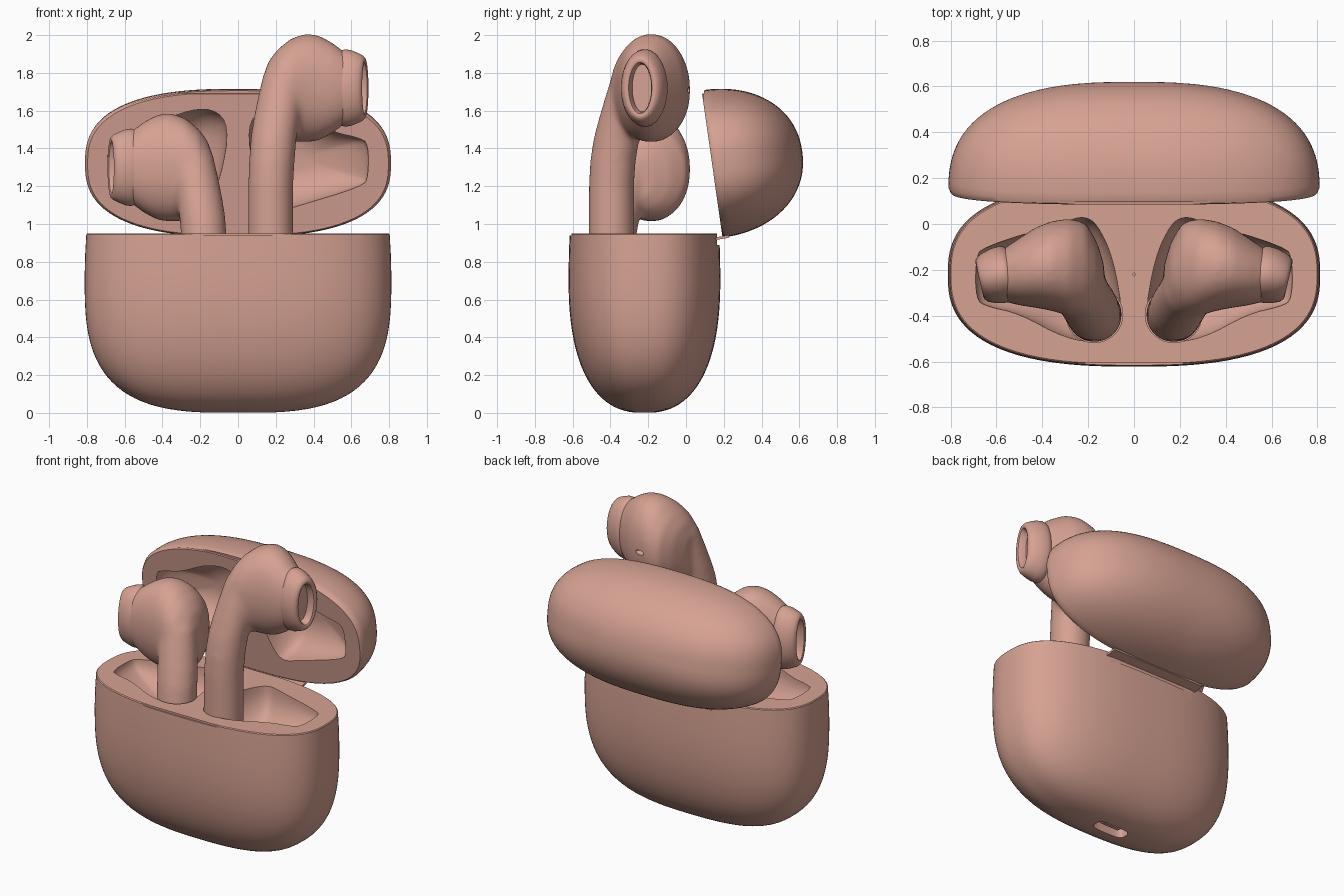
import bpy, bmesh
from math import sin, cos, pi, radians
from mathutils import Matrix, Vector

if "Cube" in bpy.data.objects:
    bpy.data.objects.remove(bpy.data.objects["Cube"])

pink = bpy.data.materials.new("salmon_pink")
pink.use_nodes = True
pink.diffuse_color = (0.67, 0.36, 0.29, 1)
pink.node_tree.nodes["Principled BSDF"].inputs["Base Color"].default_value = pink.diffuse_color


def make(name, bm, matrix=Matrix()):
    bmesh.ops.recalc_face_normals(bm, faces=bm.faces)
    mesh = bpy.data.meshes.new(name)
    bm.to_mesh(mesh)
    bm.free()
    mesh.materials.append(pink)
    obj = bpy.data.objects.new(name, mesh)
    obj.matrix_world = matrix
    bpy.context.collection.objects.link(obj)
    return obj


def loft(bm, rings):
    loops = [[bm.verts.new(p) for p in ring] for ring in rings]
    n = len(loops[0])
    for a, b in zip(loops, loops[1:]):
        for i in range(n):
            j = (i + 1) % n
            bm.faces.new((a[i], a[j], b[j], b[i]))
    bm.faces.new(loops[0][::-1])
    bm.faces.new(loops[-1])


def oval(rx, ry, z=0, cx=0, cy=0, n=48, power=2):
    pts = []
    for i in range(n):
        c, s = cos(2 * pi * i / n), sin(2 * pi * i / n)
        k = (abs(c) ** power + abs(s) ** power) ** (-1 / power)
        pts.append(Vector((cx + rx * c * k, cy + ry * s * k, z)))
    return pts


def box(bm, center, size):
    m = Matrix.Translation(center) @ Matrix.Diagonal((*size, 1))
    bmesh.ops.create_cube(bm, size=1, matrix=m)


def bake(obj):
    bpy.context.view_layer.update()
    graph = bpy.context.evaluated_depsgraph_get()
    mesh = bpy.data.meshes.new_from_object(obj.evaluated_get(graph))
    obj.modifiers.clear()
    obj.data = mesh


def cut(obj, cutter):
    mod = obj.modifiers.new("cut", "BOOLEAN")
    mod.operation, mod.solver, mod.object = "DIFFERENCE", "EXACT", cutter
    bake(obj)
    bpy.data.objects.remove(cutter)


def smooth(obj, angle=32):
    bpy.ops.object.select_all(action="DESELECT")
    obj.select_set(True)
    bpy.context.view_layer.objects.active = obj
    bpy.ops.object.shade_smooth_by_angle(angle=radians(angle))


def shell(name, rx, ry, wall, depth, px, py, place):
    """Rounded half of the case: rim at local z = 0, closed end below."""
    def ring(sx, sy, z):
        return oval(sx, sy, z, n=112, power=2.6)
    rings = [ring(rx - .014, ry - .012, 0), ring(rx - .009, ry - .006, -.005)]
    if wall:
        rings += [ring(rx - .003, ry - .002, -wall * .5), ring(rx, ry, -wall)]
    for i in range(1, 29):
        t = sin(pi / 2 * i / 28 * .985)
        rings.append(ring(rx * (1 - t ** px) ** (1 / px),
                          ry * (1 - t ** py) ** (1 / py), -wall - depth * t))
    bm = bmesh.new()
    loft(bm, rings)
    return make(name, bm, place)


# Rounded outline of one earbud pocket, softened by corner cutting
outline = [Vector(p) for p in (
    (.045, -.2), (.09, .07), (.16, .22), (.22, .255), (.3, .23), (.66, .12),
    (.69, .07), (.69, -.11), (.64, -.14), (.5, -.17), (.3, -.28), (.13, -.3))]
for _ in range(2):
    outline = [q for a, b in zip(outline, outline[1:] + outline[:1])
               for q in (a.lerp(b, .25), a.lerp(b, .75))]


def pocket(side, flip, place, depth):
    """Bowl-shaped cutter that grows shallower towards the ear tip."""
    bm = bmesh.new()
    mid = Vector((.33, 0))
    rings = [[Vector((side * p.x, flip * p.y, .05)) for p in outline]]
    for i in range(11):
        u = sin(pi / 2 * i / 10 * .9)
        s = (1 - u ** 2.4) ** (1 / 2.4)
        ring = [mid + (q - mid) * s for q in outline]
        rings.append([Vector((side * p.x, flip * p.y,
                              -depth * u * (1 - max(0, p.x - .2)))) for p in ring])
    loft(bm, rings)
    return make("pocket_cutter", bm, place)


# Case bottom
base_place = Matrix.Translation((0, -.22, .95))
base = shell("case_base", .812, .402, .22, .73, 3.1, 2.45, base_place)
for side in (-1, 1):
    cut(base, pocket(side, 1, base_place, .24))
    bm = bmesh.new()
    loft(bm, [oval(.124, .122, z, side * .173, -.175) for z in (-.6, .04)])
    cut(base, make("stem_hole_cutter", bm, base_place))

# Notches for hinge and finger grip, charging port and status dot
bm = bmesh.new()
box(bm, (0, .425, 0), (.7, .08, .12))
box(bm, (0, -.41, 0), (.64, .05, .024))
cut(base, make("notch_cutter", bm, base_place))
bm = bmesh.new()
loft(bm, [oval(.115, .048, z, 0, -.22, power=4) for z in (-.05, .06)])
cut(base, make("port_cutter", bm))
bm = bmesh.new()
loft(bm, [oval(.006, .006, z, n=16) for z in (-.02, .05)])
cut(base, make("dot_cutter", bm, base_place))
smooth(base)

# Connector tongue inside the port
bm = bmesh.new()
box(bm, (0, -.22, .045), (.13, .02, .04))
make("port_tongue", bm)

# Lid, swung open behind the base
lid_place = Matrix.Translation((0, .138, 1.318)) @ Matrix.Rotation(radians(98.1), 4, "X")
lid = shell("case_lid", .81, .394, 0, .482, 2.55, 2.15, lid_place)
for side in (-1, 1):
    cut(lid, pocket(side, -1, lid_place, .25))
bm = bmesh.new()
box(bm, (0, .4, 0), (.7, .05, .024))
cut(lid, make("lid_notch_cutter", bm, lid_place))
smooth(lid)

# Hinge strip joining lid and base
bm = bmesh.new()
box(bm, (0, 0, 0), (.69, .075, .014))
make("hinge", bm, Matrix.Translation((0, .19, .928)) @ Matrix.Rotation(radians(10), 4, "X"))


# Earbuds: side +1 is raised, side -1 sits lower
def earbud(side, drop, label):
    place = Matrix.Translation((0, 0, -drop)) @ Matrix.Diagonal((side, 1, 1, 1))

    bm = bmesh.new()
    head = [(.13, -.25, 1.66, .07, .11), (.16, -.22, 1.68, .14, .18),
            (.21, -.2, 1.69, .205, .235), (.28, -.188, 1.71, .213, .272),
            (.36, -.183, 1.72, .195, .288), (.43, -.19, 1.72, .175, .278),
            (.5, -.208, 1.72, .147, .24), (.58, -.225, 1.72, .11, .18)]
    loft(bm, [[Vector((x, y + p.x, z + p.y)) for p in oval(ry, rz, power=2.15)]
              for x, y, z, ry, rz in head])
    stem = [(.82, .173, -.395, .1), (.84, .173, -.395, .12), (1.2, .173, -.395, .12),
            (1.33, .179, -.387, .121), (1.45, .188, -.368, .122), (1.55, .203, -.342, .122),
            (1.65, .221, -.315, .12), (1.78, .242, -.282, .112), (1.88, .268, -.25, .09),
            (1.93, .285, -.235, .06)]
    loft(bm, [oval(r, r, z, x, y) for z, x, y, r in stem])
    body = make(label + "_body", bm)
    remesh = body.modifiers.new("blend", "REMESH")
    remesh.mode, remesh.voxel_size = "VOXEL", .012
    soft = body.modifiers.new("soften", "SMOOTH")
    soft.factor, soft.iterations = .5, 28
    bake(body)

    # Small vent on the back of the head
    bm = bmesh.new()
    bmesh.ops.create_uvsphere(bm, u_segments=20, v_segments=12, radius=1,
                              matrix=Matrix.Translation((.33, .012, 1.71))
                              @ Matrix.Diagonal((.032, .03, .015, 1)))
    cut(body, make("vent_cutter", bm))

    # Soft ear tip with a sunken opening
    bm = bmesh.new()
    rings = [(-.03, .10, .17), (-.012, .118, .197), (.01, .124, .205), (.045, .122, .2),
             (.08, .113, .186), (.105, .102, .174), (.119, .088, .16), (.122, .075, .148),
             (.117, .063, .136), (.1, .056, .128), (.07, .054, .125)]
    loft(bm, [[Vector((u, p.x, p.y)) for p in oval(ry, rz)] for u, ry, rz in rings])
    tip = make(label + "_tip", bm)
    tip.data.transform(Matrix.Translation((.555, -.216, 1.72))
                       @ Matrix.Rotation(radians(-13), 4, "Z"))

    for obj in (body, tip):
        obj.data.transform(place)
        if side < 0:
            obj.data.flip_normals()
        smooth(obj, 40)


earbud(1, 0, "left_earbud")
earbud(-1, .42, "right_earbud")
